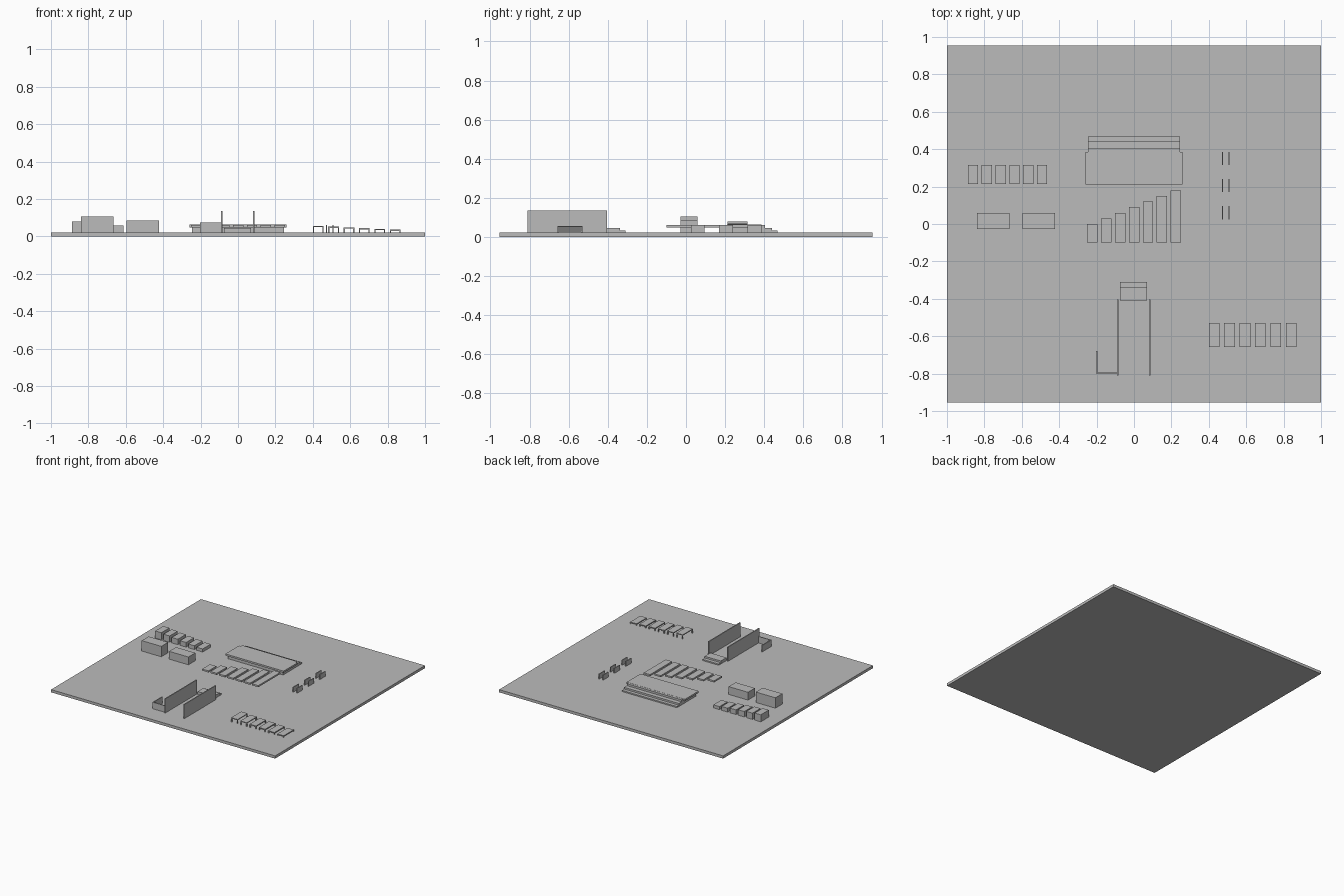
import bpy

grey = bpy.data.materials.new("concrete grey")
grey.diffuse_color = (0.5, 0.5, 0.5, 1)
G = 0.022  # top of the ground slab


def make(name, boxes):
    """One object built from boxes (x0, x1, y0, y1, z0, z1)."""
    verts, faces = [], []
    for x0, x1, y0, y1, z0, z1 in boxes:
        n = len(verts)
        verts += [(x, y, z) for z in (z0, z1)
                  for x, y in ((x0, y0), (x1, y0), (x1, y1), (x0, y1))]
        faces += [[n + i for i in f] for f in (
            (3, 2, 1, 0), (4, 5, 6, 7), (0, 1, 5, 4),
            (1, 2, 6, 5), (2, 3, 7, 6), (3, 0, 4, 7))]
    mesh = bpy.data.meshes.new(name)
    mesh.from_pydata(verts, [], faces)
    mesh.materials.append(grey)
    obj = bpy.data.objects.new(name, mesh)
    bpy.context.collection.objects.link(obj)
    return obj


make("ground_slab", [(-1, 1, -0.955, 0.955, 0, G)])

# Wide platform with overhanging deck and rear steps
make("platform_deck", [(-0.26, 0.26, 0.21, 0.385, 0.049, 0.063)])
make("platform_body", [(-0.245, 0.245, 0.225, 0.405, G, 0.062)])
make("platform_steps", [(-0.245, 0.245, 0.405, 0.44, G, 0.046),
                        (-0.245, 0.245, 0.44, 0.467, G, 0.032)])

# Raised planks of growing length
for i in range(7):
    x = -0.25 + i * 0.0742
    make(f"plank_{i + 1}", [(x, x + 0.056, -0.1, 0.03 * i, 0.049, 0.062)])

# Row of descending blocks
for i in range(6):
    x = -0.888 + i * 0.0737
    make(f"block_{i + 1}", [(x, x + 0.055, 0.213, 0.315, G, 0.079 - 0.0065 * i)])

# Two large crates
make("tall_crate", [(-0.84, -0.665, -0.028, 0.06, G, 0.106)])
make("low_crate", [(-0.595, -0.423, -0.028, 0.06, G, 0.085)])

# Pairs of short parallel walls
for i in range(3):
    y = 0.025 + i * 0.145
    make(f"wall_pair_{i + 1}", [(x, x + 0.007, y, y + 0.07, G, 0.062)
                               for x in (0.47, 0.504)])

# Corridor walls, corner wall and steps
make("corridor_walls", [(x - 0.004, x + 0.004, -0.81, -0.405, G, 0.136)
                        for x in (-0.087, 0.083)])
make("corner_wall", [(-0.203, -0.091, -0.8, -0.793, G, 0.075),
                     (-0.203, -0.196, -0.793, -0.68, G, 0.075)])
make("corridor_steps", [(-0.074, 0.07, -0.41, -0.338, G, 0.046),
                        (-0.074, 0.07, -0.338, -0.31, G, 0.032)])

# Row of small tables, each lower than the last
for i in range(6):
    x, top = 0.4 + i * 0.0824, 0.057 - 0.0042 * i
    legs = [(a, a + 0.006, b, b + 0.006, G, top - 0.007)
            for a in (x, x + 0.051) for b in (-0.658, -0.536)]
    make(f"table_{i + 1}", [(x, x + 0.057, -0.658, -0.53, top - 0.007, top)] + legs)
